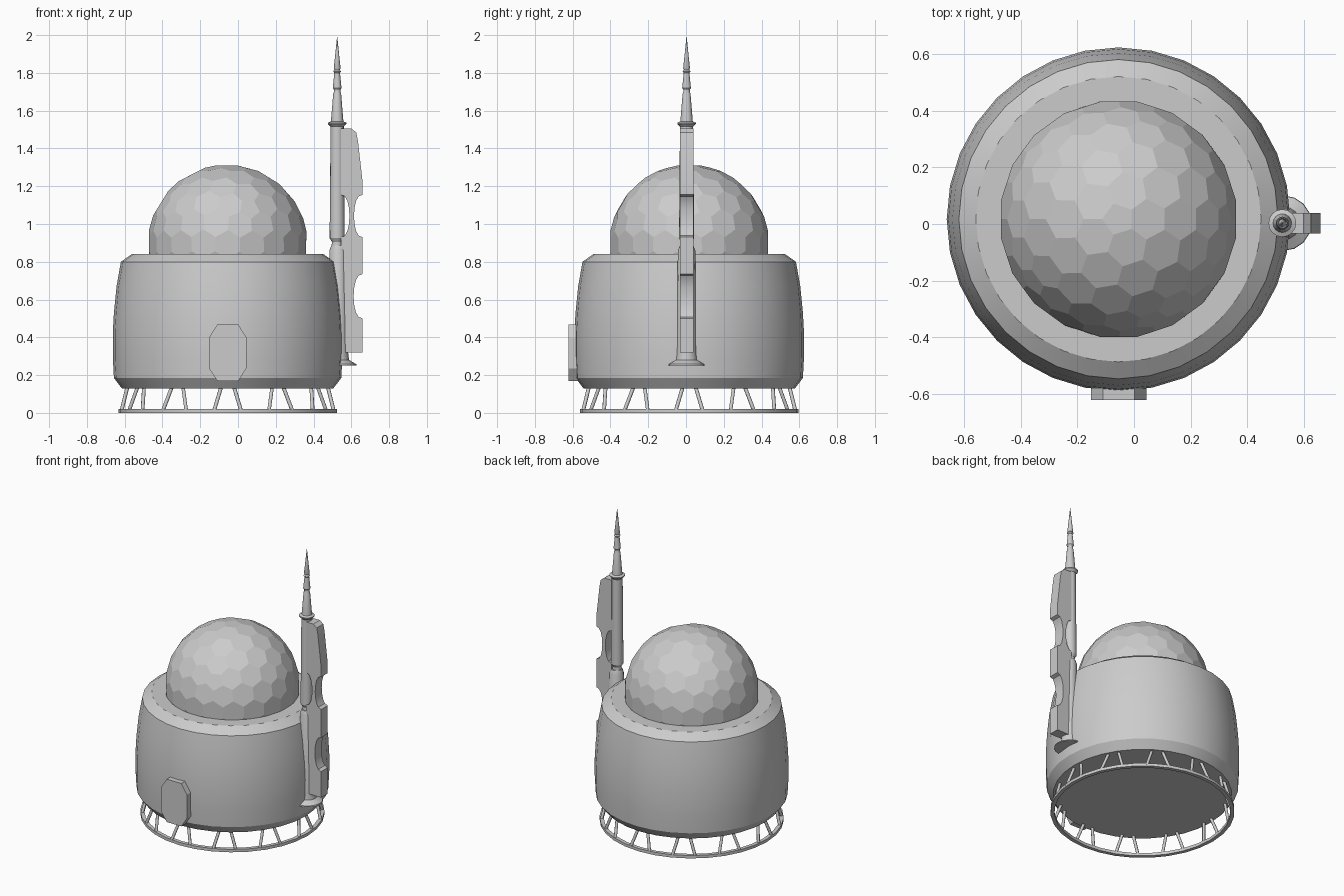
import bpy, bmesh, math
from mathutils import Vector

if "Cube" in bpy.data.objects:
    bpy.data.objects.remove(bpy.data.objects["Cube"])

CX, CY = -0.055, 0.017   # axis of the round building
AX, AY = 0.525, 0.003    # axis of the antenna mast


def finish(name, bm, smooth=None):
    bmesh.ops.recalc_face_normals(bm, faces=bm.faces[:])
    me = bpy.data.meshes.new(name)
    bm.to_mesh(me)
    bm.free()
    ob = bpy.data.objects.new(name, me)
    bpy.context.collection.objects.link(ob)
    if smooth:
        bpy.ops.object.select_all(action='DESELECT')
        ob.select_set(True)
        bpy.context.view_layer.objects.active = ob
        bpy.ops.object.shade_smooth_by_angle(angle=math.radians(smooth))
    return ob


def lathe(name, profile, cx, cy, n, smooth=30, ring=False):
    """Revolve (radius, z) points; ring=True closes the profile instead of capping it."""
    bm = bmesh.new()
    rings = []
    for r, z in profile:
        rings.append([bm.verts.new((cx + r * math.cos(2 * math.pi * i / n),
                                    cy + r * math.sin(2 * math.pi * i / n), z)) for i in range(n)])
    pairs = list(zip(rings, rings[1:]))
    if ring:
        pairs.append((rings[-1], rings[0]))
    else:
        bm.faces.new(rings[0][::-1])
        bm.faces.new(rings[-1])
    for a, b in pairs:
        for i in range(n):
            j = (i + 1) % n
            bm.faces.new((a[i], a[j], b[j], b[i]))
    return finish(name, bm, smooth)


def slab(name, outline, y0, y1, smooth=None):
    """Extrude an XZ outline along y."""
    bm = bmesh.new()
    a = [bm.verts.new((x, y0, z)) for x, z in outline]
    b = [bm.verts.new((x, y1, z)) for x, z in outline]
    n = len(a)
    bm.faces.new(a)
    bm.faces.new(b[::-1])
    for i in range(n):
        j = (i + 1) % n
        bm.faces.new((a[i], b[i], b[j], a[j]))
    return finish(name, bm, smooth)


# Drum-shaped building with a bevelled roof edge
lathe("drum_body", [(0.56, 0.13), (0.602, 0.185), (0.608, 0.3), (0.608, 0.42), (0.602, 0.53),
                    (0.588, 0.67), (0.565, 0.80), (0.505, 0.842)], CX, CY, 32, 25)

# Open base ring
lathe("base_ring", [(0.578, 0.0), (0.578, 0.02), (0.553, 0.02), (0.553, 0.0)], CX, CY, 32, ring=True)

# Pairs of splayed support struts
bm = bmesh.new()


def strut(p, q, r):
    d = q - p
    rot = d.to_track_quat('Z', 'Y').to_matrix().to_4x4()
    rot.translation = (p + q) / 2
    bmesh.ops.create_cone(bm, cap_ends=True, segments=8, radius1=r, radius2=r,
                          depth=d.length, matrix=rot)


for k in range(12):
    t = math.radians(30 * k)
    out = Vector((math.cos(t), math.sin(t), 0))
    side = Vector((-out.y, out.x, 0))
    c = Vector((CX, CY, 0))
    for s in (-1, 1):
        strut(c + out * 0.562 + side * s * 0.072 + Vector((0, 0, 0.01)),
              c + out * 0.53 + side * s * 0.033 + Vector((0, 0, 0.14)), 0.01)
finish("support_struts", bm, 50)

# Faceted dome: hexagon and pentagon dual of an icosphere
src = bmesh.new()
bmesh.ops.create_icosphere(src, subdivisions=3, radius=1)
src.faces.ensure_lookup_table()
src.faces.index_update()
bm = bmesh.new()
R = 0.423
dv = [bm.verts.new(f.calc_center_median().normalized() * R + Vector((CX, CY, 0.892)))
      for f in src.faces]
for v in src.verts:
    n = v.co.normalized()
    u = n.orthogonal().normalized()
    w = n.cross(u)
    around = sorted(v.link_faces, key=lambda f: math.atan2(f.calc_center_median().dot(w),
                                                           f.calc_center_median().dot(u)))
    bm.faces.new([dv[f.index] for f in around])
src.free()
bmesh.ops.bisect_plane(bm, geom=bm.verts[:] + bm.edges[:] + bm.faces[:],
                       plane_co=(0, 0, 0.842), plane_no=(0, 0, 1), clear_inner=True)
finish("faceted_dome", bm)

# Eight-sided door
slab("door", [(-0.110, 0.17), (0.002, 0.17), (0.044, 0.235), (0.044, 0.40),
              (0.002, 0.467), (-0.110, 0.467), (-0.153, 0.40), (-0.153, 0.235)], -0.623, -0.57)

# Antenna mast: lower tube with flared foot, then upper tube with collar and stepped spire
lathe("mast_lower", [(0.098, 0.25), (0.096, 0.258), (0.058, 0.28), (0.053, 0.32), (0.046, 0.86),
                     (0.036, 0.885)], AX + 0.005, AY, 16)
lathe("mast_upper", [(0.03, 0.87), (0.028, 0.905), (0.04, 0.925), (0.035, 1.515), (0.049, 1.53),
                     (0.049, 1.536), (0.033, 1.543), (0.021, 1.69), (0.017, 1.70), (0.017, 1.71),
                     (0.023, 1.72), (0.015, 1.80), (0.021, 1.808), (0.014, 1.816),
                     (0.018, 1.825), (0.010, 1.90), (0.001, 1.99)], AX, AY, 16)


# Mast fin with curved notches
def notch(x, depth, z0, z1, n=8):
    return [(x + depth * math.sin(math.pi * i / n) ** 0.8 if 0 < i < n else x,
             (z0 + z1) / 2 + (z1 - z0) / 2 * -math.cos(math.pi * i / n)) for i in range(n + 1)]


right = [(0.66, 0.32)] + notch(0.66, -0.048, 0.50, 0.735) + notch(0.66, -0.046, 0.93, 1.155)
right += [(0.66, 1.22), (0.635, 1.44), (0.626, 1.485), (0.60, 1.505)]
left = [(0.545, 0.32)] + notch(0.545, 0.045, 0.93, 1.155) + [(0.545, 1.505)]
slab("mast_fin", right + left[::-1], AY - 0.036, AY + 0.036, 35)
